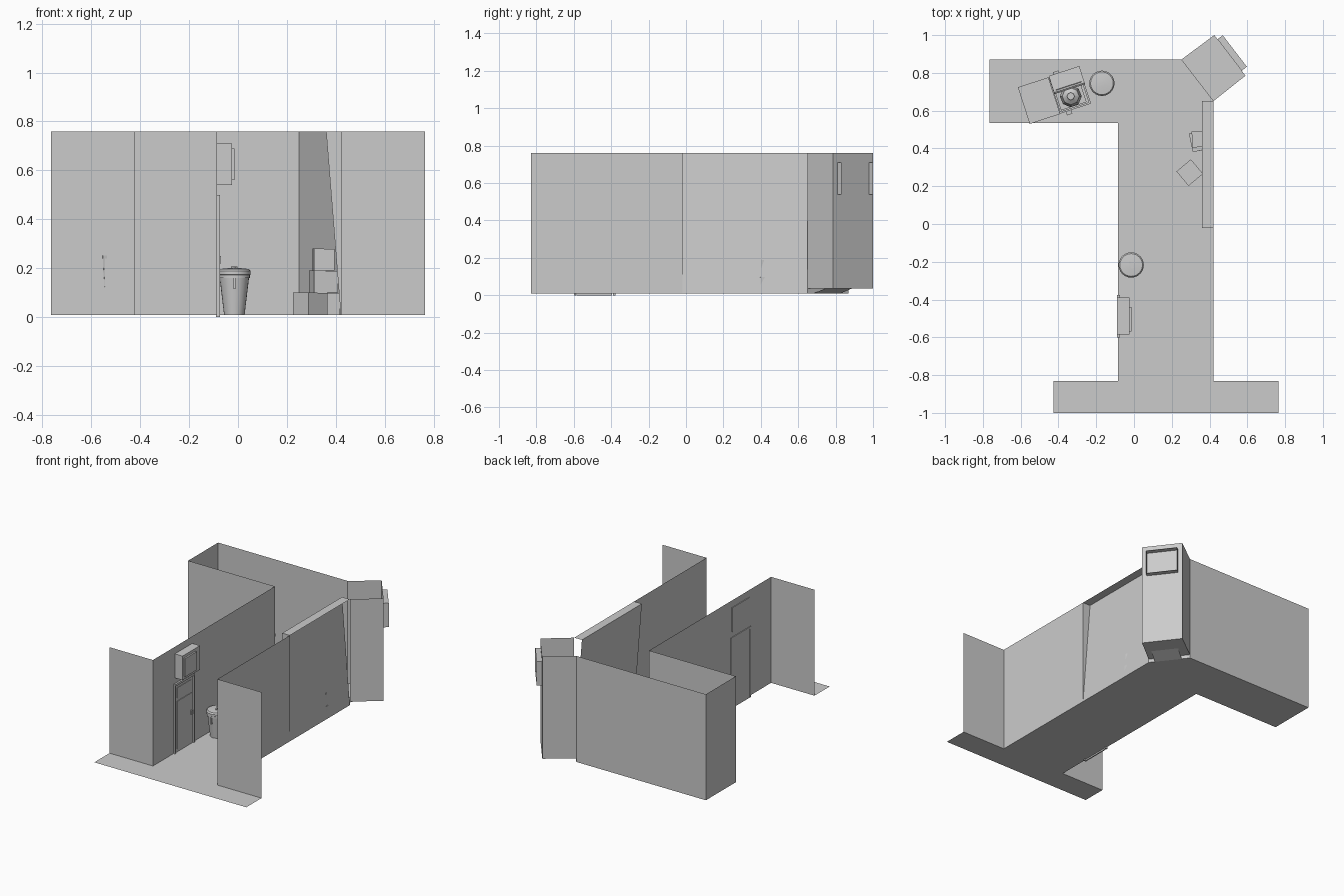
import bpy, bmesh
from math import radians, cos, sin, pi
from mathutils import Matrix, Vector

cube = bpy.data.objects.get("Cube")
if cube:
    bpy.data.objects.remove(cube)

grey = bpy.data.materials.new("plain_grey")
grey.use_nodes = True
tone = (0.6, 0.6, 0.6, 1)
grey.diffuse_color = tone
grey.node_tree.nodes["Principled BSDF"].inputs["Base Color"].default_value = tone

GROUND, TOP = 0.01, 0.76


def finish(name, bm, matrix=None):
    mesh = bpy.data.meshes.new(name)
    bm.to_mesh(mesh)
    bm.free()
    mesh.materials.append(grey)
    obj = bpy.data.objects.new(name, mesh)
    bpy.context.collection.objects.link(obj)
    if matrix:
        obj.matrix_world = matrix
    return obj


def sheet(name, *faces):
    bm = bmesh.new()
    for pts in faces:
        bm.faces.new([bm.verts.new(p) for p in pts])
    return finish(name, bm)


def wall(name, path, low=GROUND, high=TOP):
    return sheet(name, *[[(*a, low), (*b, low), (*b, high), (*a, high)]
                         for a, b in zip(path, path[1:])])


def box(name, lo, hi, matrix=None, taper=1.0):
    bm = bmesh.new()
    bmesh.ops.create_cube(bm, size=1)
    for v in bm.verts:
        k = taper if v.co.z < 0 else 1
        v.co = Vector([(l + h) / 2 + c * (h - l) * s
                       for l, h, c, s in zip(lo, hi, v.co, (k, k, 1))])
    return finish(name, bm, matrix)


def lathe(name, profile, x, y, segments=24):
    bm = bmesh.new()
    rings = []
    for r, z in profile:
        rings.append([bm.verts.new((r * cos(2 * pi * i / segments),
                                    r * sin(2 * pi * i / segments), z))
                      for i in range(segments)])
    for a, b in zip(rings, rings[1:]):
        for i in range(segments):
            j = (i + 1) % segments
            bm.faces.new((a[i], a[j], b[j], b[i]))
    bm.faces.new(rings[0][::-1])
    bm.faces.new(rings[-1])
    obj = finish(name, bm, Matrix.Translation((x, y, 0)))
    for p in obj.data.polygons:
        p.use_smooth = len(p.vertices) == 4
    obj.data.set_sharp_from_angle(angle=radians(30))
    return obj


def placed(x, y, z, degrees):
    return Matrix.Translation((x, y, z)) @ Matrix.Rotation(radians(degrees), 4, 'Z')


# Ground and the alley walls
L, R, FRONT, TURN, BACK, END = -0.085, 0.42, -0.83, 0.535, 0.87, -0.765
A, B, C, D = (0.25, BACK), (0.425, 1.0), (0.59, 0.785), (R, 0.65)
outline = [(-0.425, -1), (0.765, -1), (0.765, FRONT), (R, FRONT), D, A,
           (END, BACK), (END, TURN), (L, TURN), (L, FRONT), (-0.425, FRONT)]
sheet("ground", [(x, y, GROUND) for x, y in outline])
wall("left_wall", [(-0.425, FRONT), (L, FRONT), (L, TURN), (END, TURN), (END, BACK), A])
wall("right_wall", [(0.765, FRONT), (R, FRONT), (R, -0.02)])

# Leaning part of the right wall with its flat top ledge
LEAN = 0.36
sheet("leaning_wall",
      [(R, -0.02, GROUND), (R, 0.65, GROUND), (LEAN, 0.65, TOP), (LEAN, -0.02, TOP)],
      [(LEAN, -0.02, TOP), (LEAN, 0.65, TOP), (R, 0.65, TOP), (R, -0.02, TOP)],
      [(R, -0.02, GROUND), (LEAN, -0.02, TOP), (R, -0.02, TOP)])

# Diagonal alcove with raised floor and doorstep
STEP = 0.035
wall("alcove_walls", [A, B, C, D], STEP)
sheet("alcove_floor", [(*p, STEP) for p in (A, B, C, D)])
a, b, c, d = (Vector((*p, 0)) for p in (A, B, C, D))
mid_l, mid_r = a.lerp(d, 0.2), a.lerp(d, 0.85)
depth = (b - a) * 0.45
up = Vector((0, 0, 1))
sheet("alcove_ramp", [mid_l + up * GROUND, mid_r + up * GROUND,
                      mid_r + depth + up * STEP, mid_l + depth + up * STEP])
sheet("alcove_riser", [a + up * GROUND, d + up * GROUND, d + up * STEP, a + up * STEP])

# Open window surround on the outside of the alcove
along = (c - b).normalized()
out = Vector((-along.y, along.x, 0))
corners = [b + along * s + up * z for s, z in
           ((0.028, 0.54), (0.238, 0.54), (0.238, 0.71), (0.028, 0.71))]
sheet("window_surround", *[[p, q, q + out * 0.035, p + out * 0.035]
                           for p, q in zip(corners, corners[1:] + corners[:1])])

# Door, frame and panels on the left wall
box("door_leaf", (-0.089, -0.585, 0), (-0.081, -0.395, 0.485))
for y in (-0.6, -0.39):
    box("door_jamb", (-0.09, y, 0), (-0.073, y + 0.013, 0.5))
box("door_head", (-0.09, -0.6, 0.485), (-0.073, -0.377, 0.5))
box("door_upper_panel", (-0.081, -0.565, 0.39), (-0.077, -0.41, 0.465))
box("door_lower_panel", (-0.081, -0.565, 0.03), (-0.077, -0.41, 0.37))
box("door_handle", (-0.08, -0.42, 0.22), (-0.07, -0.405, 0.25))

# Wall unit above the door
box("wall_unit", (-0.09, -0.585, 0.54), (-0.025, -0.39, 0.71))
box("wall_unit_grille", (-0.025, -0.57, 0.56), (-0.014, -0.44, 0.69))


# Round bins with lid and handles
def bin_with_lid(x, y, turn):
    lathe("bin_body", [(0.042, GROUND), (0.06, 0.16)], x, y)
    lathe("bin_rim", [(0.064, 0.16), (0.064, 0.172), (0.067, 0.174), (0.067, 0.188),
                      (0.06, 0.197), (0.02, 0.201)], x, y)
    box("bin_lid_handle", (-0.02, -0.005, 0.2), (0.02, 0.005, 0.208), placed(x, y, 0, turn))
    for side in (0, 180):
        box("bin_side_handle", (-0.004, -0.066, 0.115), (0.004, -0.05, 0.16),
            placed(x, y, 0, side))


bin_with_lid(-0.015, -0.217, -65)
bin_with_lid(-0.17, 0.745, 20)

# Large waste container, one lid shut and one propped open
base = placed(-0.42, 0.68, GROUND, 18)
box("container_floor", (-0.15, -0.085, 0.02), (0.15, 0.085, 0.03), base)
for y in (-0.1, 0.09):
    box("container_side", (-0.17, y, 0.02), (0.17, y + 0.01, 0.23), base, 0.93)
for x in (-0.17, 0.0, 0.16):
    box("container_end", (x, -0.1, 0.02), (x + 0.01, 0.1, 0.23), base, 0.93)
box("shut_lid", (-0.172, -0.102, 0.23), (-0.002, 0.102, 0.242), base)
box("shut_lid_panel", (-0.158, -0.088, 0.242), (-0.016, 0.088, 0.246), base)
hinge = base @ Matrix.Translation((0, 0.1, 0.23)) @ Matrix.Rotation(radians(-57), 4, 'X')
box("open_lid", (0.002, -0.17, 0), (0.172, 0, 0.01), hinge)
box("open_lid_panel", (0.016, -0.155, 0.01), (0.158, -0.015, 0.014), hinge)
for y in (-0.12, 0.1):
    box("container_arm", (0.03, y, 0.14), (0.06, y + 0.02, 0.17), base)
for x in (-0.13, 0.11):
    for y in (-0.08, 0.06):
        box("container_foot", (x, y, 0), (x + 0.02, y + 0.02, 0.03), base)
bag_centre = base @ Vector((0.08, -0.03, 0))
lathe("waste_bag", [(0.05, 0.05), (0.058, 0.15), (0.045, 0.2), (0.012, 0.225), (0.02, 0.24)],
      bag_centre.x, bag_centre.y, 8)

# Loose and stacked boxes by the leaning wall
for x, y, z, turn, w in ((0.295, 0.272, GROUND, 40, 0.1), (0.36, 0.44, GROUND, 8, 0.1),
                         (0.35, 0.44, 0.1, 12, 0.1), (0.35, 0.45, 0.19, 4, 0.085)):
    spot = placed(x, y, z, turn)
    box("carton", (-w / 2, -w / 2, 0), (w / 2, w / 2, 0.088), spot)
    box("carton_flap", (-w / 2, -w / 2, 0.088), (-0.002, w / 2, 0.09), spot)
